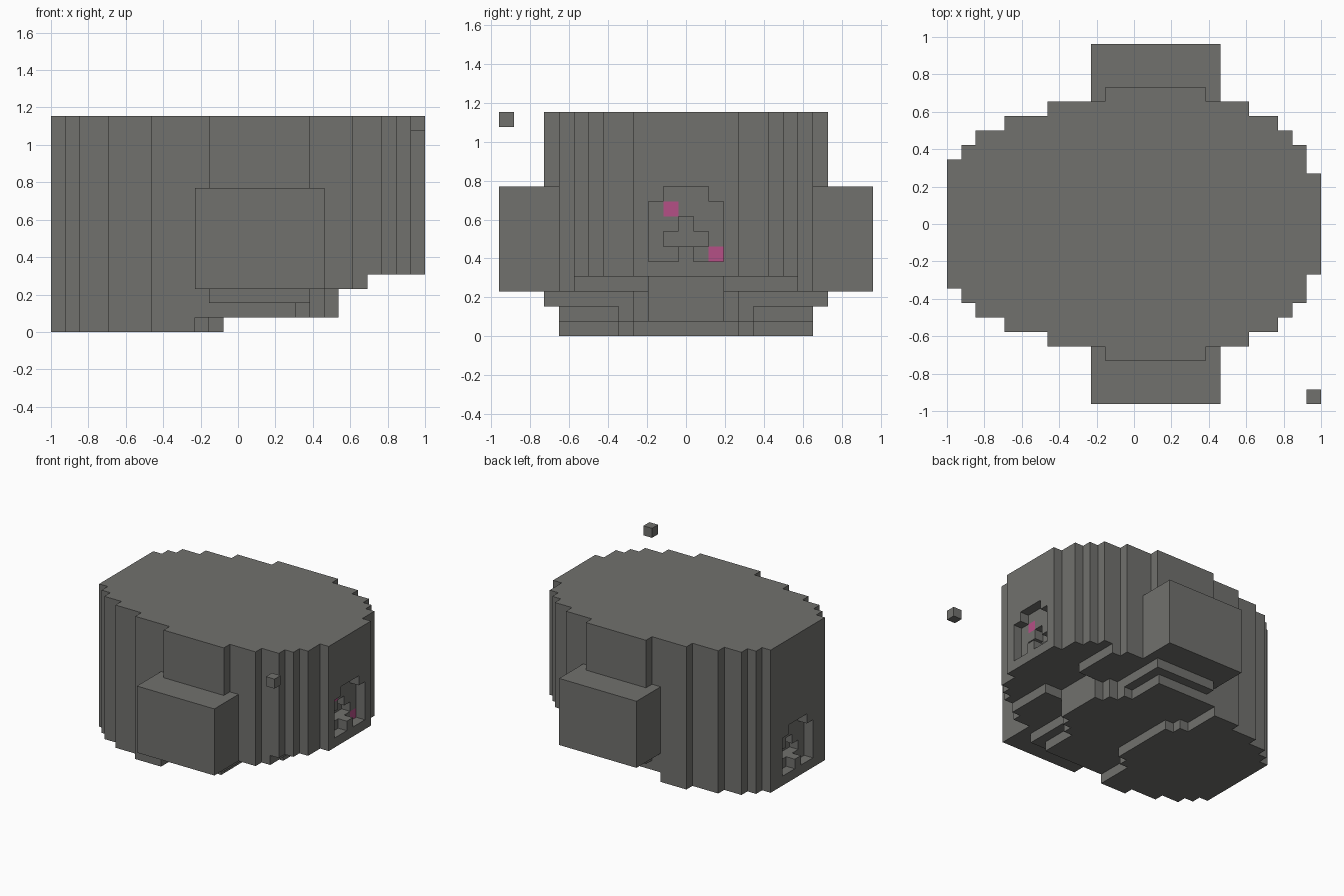
import bpy, bmesh, math
from mathutils import Vector

cube = bpy.data.objects.get("Cube")
if cube:
    bpy.data.objects.remove(cube, do_unlink=True)

V = 1 / 13  # edge of one block


def material(name, rgb):
    m = bpy.data.materials.new(name)
    m.use_nodes = True
    m.diffuse_color = (*rgb, 1)
    m.node_tree.nodes["Principled BSDF"].inputs["Base Color"].default_value = (*rgb, 1)
    return m


grey = material("stone grey", (0.165, 0.165, 0.155))
pink = material("pink", (0.46, 0.08, 0.24))

AXES = [Vector(a) for a in ((1, 0, 0), (0, 1, 0), (0, 0, 1))]


def block_object(name, cells, painted=()):
    """Skin a set of blocks, keeping only the outside faces."""
    bm = bmesh.new()
    for c in cells:
        mid = Vector(c) + Vector((0.5, 0, 0.5))
        for a in range(3):
            for s in (1, -1):
                n = AXES[a] * s
                if tuple(int(c[t] + n[t]) for t in range(3)) in cells:
                    continue
                u, w = AXES[(a + 1) % 3] / 2, AXES[(a + 2) % 3] / 2 * s
                corners = [mid + n / 2 + p * u + q * w
                           for p, q in ((-1, -1), (1, -1), (1, 1), (-1, 1))]
                f = bm.faces.new([bm.verts.new(k * V) for k in corners])
                f.material_index = 1 if c in painted and a == 0 else 0
    bmesh.ops.remove_doubles(bm, verts=bm.verts, dist=V / 100)
    bmesh.ops.dissolve_limit(bm, angle_limit=math.radians(1), verts=bm.verts,
                             edges=bm.edges, delimit={'MATERIAL'})
    me = bpy.data.meshes.new(name)
    bm.to_mesh(me)
    bm.free()
    me.materials.append(grey)
    if painted:
        me.materials.append(pink)
    ob = bpy.data.objects.new(name, me)
    bpy.context.collection.objects.link(ob)
    return ob


def box_cells(xs, ys, zs):
    return {(i, j, k) for i in range(*xs) for j in range(*ys) for k in range(*zs)}


# Plan outline: (end of step along x, half width in blocks)
STEPS = [(-12, 4), (-11, 5), (-9, 6), (-6, 7), (-2, 8), (5, 9),
         (8, 8), (10, 7), (11, 6), (12, 5), (13, 3)]


def half_width(i):
    return next(w for end, w in STEPS if i < end)


def front_limit(j, k):
    """How far each layer of the stepped underside reaches along +x."""
    j = abs(j)
    if k >= 4:
        return 13
    if k == 3:
        return 7 if j <= 2 else 9 if j <= 7 else 8
    if k >= 1:
        return 7 if j <= 2 else 6 if j == 3 else 5 if j == 4 or k == 2 else 4
    return -1 if j <= 3 else -2 if j == 4 else -3


# Main body with stepped belly
body = set()
for i in range(-13, 13):
    for k in range(15):
        h = min(half_width(i), 8 if k < 2 else 9)
        body |= {(i, j, k) for j in range(-h, h + 1) if i < front_limit(j, k)}

# Recessed emblem-like sockets at both ends: x shallow, o deeper, . solid
SOCKET = [".xxx.", "xxxxx", "xxoxx", "xooox", "xx.xx"]
for outer, inward, base in ((12, -1, 5), (-13, 1, 1)):
    for r, row in enumerate(SOCKET):
        for c, mark in enumerate(row):
            j, k = c - 2, base + 4 - r
            if mark != ".":
                body.discard((outer, j, k))
            if mark == "o":
                body.discard((outer + inward, j, k))

block_object("body", body, painted={(11, -1, 8), (11, 2, 5)})

# Side pods, left and right of the long axis
for name, ys in (("front_pod", (-12, -8)), ("back_pod", (9, 13))):
    block_object(name, box_cells((-3, 6), ys, (3, 10)))

# Small loose block
block_object("loose_block", {(12, -12, 14)})
